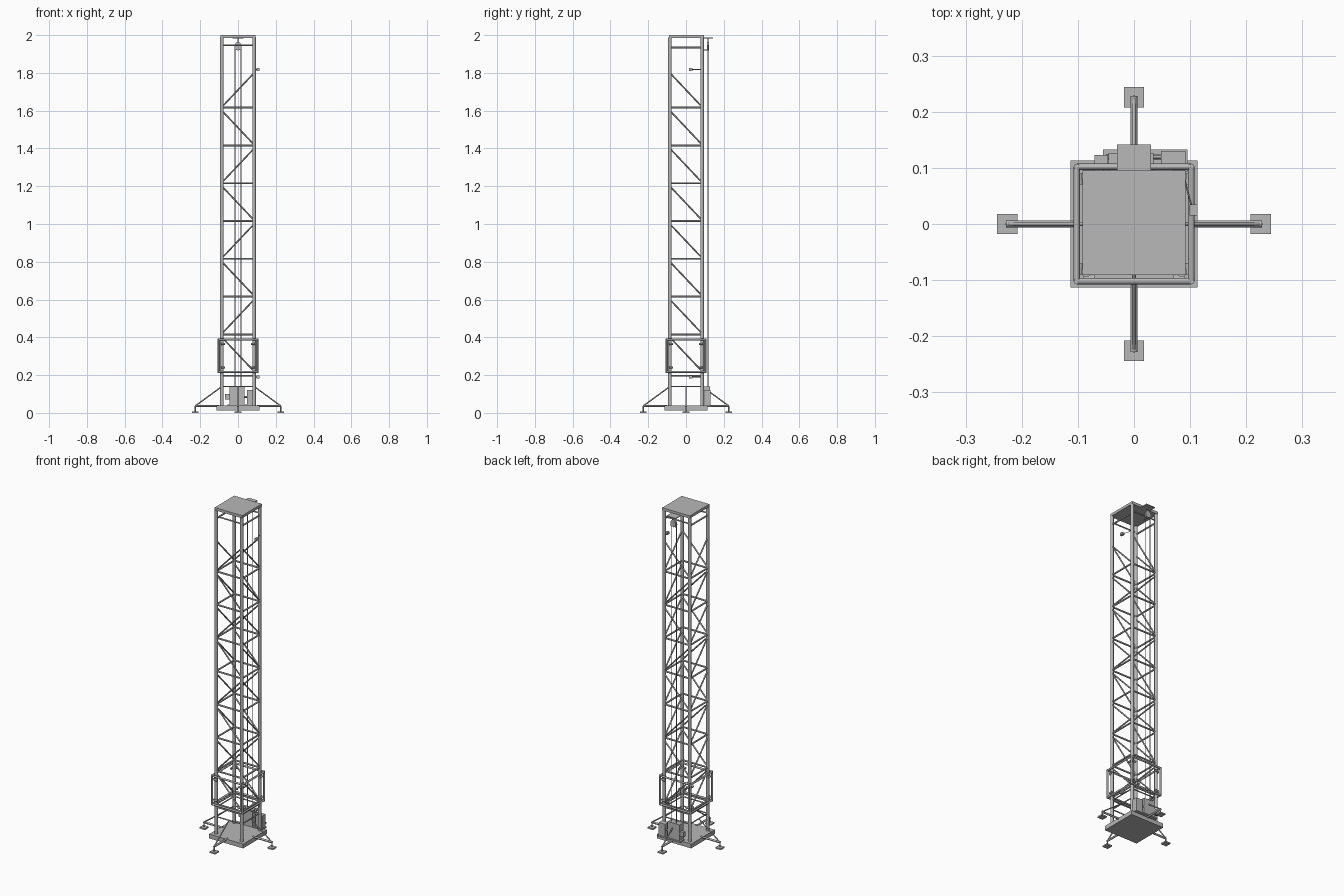
import bpy
from mathutils import Vector

cube = bpy.data.objects.get("Cube")
if cube:
    bpy.data.objects.remove(cube)


def material(name, value):
    m = bpy.data.materials.new(name)
    m.use_nodes = True
    colour = (value, value, value, 1)
    m.diffuse_color = colour
    m.node_tree.nodes["Principled BSDF"].inputs["Base Color"].default_value = colour
    return m


STEEL = material("steel grey", 0.48)


def finish(name):
    o = bpy.context.object
    o.name = name
    o.data.materials.append(STEEL)
    return o


def box(name, centre, size):
    bpy.ops.mesh.primitive_cube_add(size=1, location=centre)
    o = finish(name)
    o.scale = size
    return o


def tube(name, a, b, radius, sides=12):
    """Round tube from a to b."""
    a, b = Vector(a), Vector(b)
    bpy.ops.mesh.primitive_cylinder_add(vertices=sides, radius=radius,
                                        depth=(b - a).length, location=(a + b) / 2)
    o = finish(name)
    o.rotation_euler = (b - a).to_track_quat('Z', 'Y').to_euler()
    bpy.ops.object.shade_smooth_by_angle()
    return o


def ring(name, r, z, radius):
    """Four horizontal tubes around the mast."""
    for s in (-1, 1):
        tube(name + "_x", (-r, s * r, z), (r, s * r, z), radius)
        tube(name + "_y", (s * r, -r, z), (s * r, r, z), radius)


P = 0.085
SIGNS = (-1, 1)

# Base plate, round mast posts and top plate
box("base_plate", (0, 0, 0.025), (0.226, 0.226, 0.026))
for sx in SIGNS:
    for sy in SIGNS:
        tube("mast_post", (sx * P, sy * P, 0.03), (sx * P, sy * P, 1.987), 0.0095, 16)
box("top_plate", (0, 0.002, 1.992), (0.184, 0.186, 0.016))

# Horizontal rings and diagonal bracing
for z in (0.14, 0.197):
    ring("lower_ring", P, z, 0.0035)
for i in range(8):
    z = 0.216 + 0.2 * i
    ring("mast_ring", P, z, 0.005)
    lo, hi = z + 0.004, z + 0.184
    d = 1 if i % 2 else -1
    for s in SIGNS:
        tube("face_diagonal", (-d * P, s * P, lo), (d * P, s * P, hi), 0.0042)
        tube("side_diagonal", (s * P, P, lo), (s * P, -P, hi), 0.0042)
for s in SIGNS:
    tube("upper_bar_x", (-P, s * P, 1.947), (P, s * P, 1.947), 0.004)
    tube("upper_bar_y", (s * P, -P, 1.934), (s * P, P, 1.934), 0.005)

# Outriggers with feet and braces
for dx, dy in ((1, 0), (-1, 0), (0, 1), (0, -1)):
    def at(r, z):
        return (dx * r, dy * r, z)
    tube("outrigger_beam", at(0.1, 0.036), at(0.228, 0.036), 0.006)
    tube("outrigger_brace", at(0.222, 0.04), at(0.088, 0.138), 0.0035)
    tube("foot_stem", at(0.226, 0.006), at(0.226, 0.036), 0.003)
    box("foot_pad", at(0.226, 0.004), (0.036, 0.036, 0.008))

# Sliding carriage with guide rollers
C = 0.102
for z in (0.217, 0.388):
    ring("carriage_ring", C, z, 0.0055)
for sx in SIGNS:
    for sy in SIGNS:
        tube("carriage_post", (sx * C, sy * C, 0.212), (sx * C, sy * C, 0.393), 0.0055)
        for z in (0.24, 0.365):
            tube("side_roller", (sx * 0.097, sy * 0.07, z), (sx * 0.097, sy * 0.09, z), 0.006)
            tube("face_roller", (sx * 0.07, sy * 0.097, z), (sx * 0.09, sy * 0.097, z), 0.006)

# Winch on the back of the base
box("winch_mount", (0.02, 0.113, 0.04), (0.15, 0.04, 0.008))
box("winch_body", (-0.005, 0.108, 0.092), (0.08, 0.037, 0.096))
box("winch_motor", (0.07, 0.113, 0.082), (0.044, 0.034, 0.076))
tube("winch_shaft", (-0.05, 0.12, 0.085), (0.06, 0.12, 0.085), 0.005)
box("winch_brake", (-0.058, 0.115, 0.085), (0.024, 0.016, 0.03))

# Pulley bracket, sheave and cables
box("pulley_bracket", (0, 0.118, 1.984), (0.06, 0.048, 0.005))
tube("pulley_hanger", (0, 0.116, 1.984), (0, 0.116, 1.95), 0.0025)
box("pulley_block", (0, 0.116, 1.935), (0.034, 0.012, 0.028))
tube("pulley_sheave", (0, 0.111, 1.947), (0, 0.121, 1.947), 0.016, 16)
tube("pulley_arm", (0, 0.084, 1.92), (0, 0.122, 1.92), 0.0025)
for s in SIGNS:
    tube("hoist_cable", (s * 0.017, 0.116, 0.13), (s * 0.017, 0.116, 1.947), 0.0025, 8)

# Limit switches on thin arms
for z in (0.19, 1.818):
    box("limit_switch", (0.106, 0.025, z), (0.015, 0.02, 0.014))
    tube("switch_arm", (0.09, 0.08, z), (0.103, 0.03, z), 0.0015, 8)
